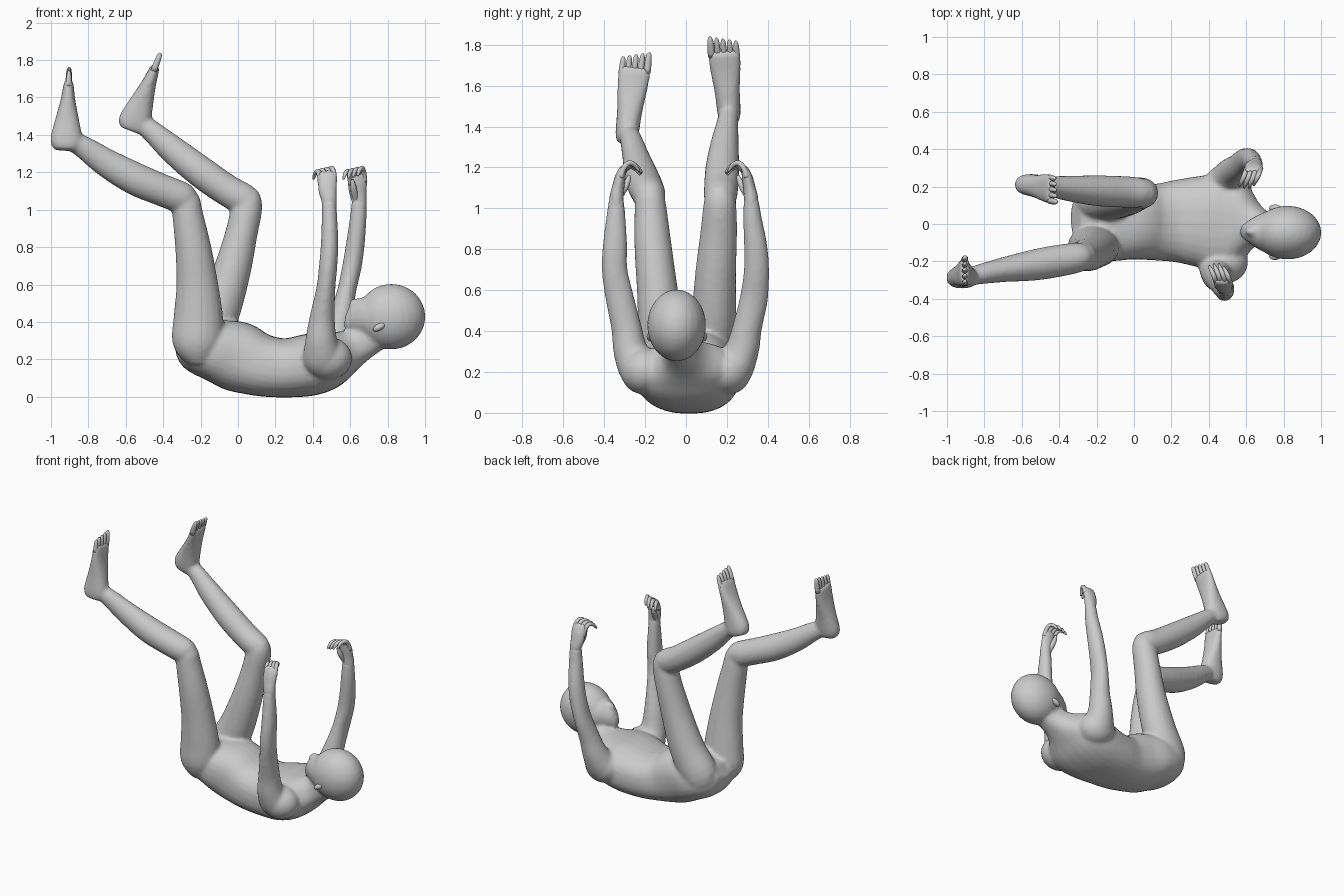
import bpy, bmesh, math
from mathutils import Vector, Matrix


def spline(rows, steps):
    """Catmull-Rom through rows of (x, y, z, half_width, half_depth)."""
    out = []
    n = len(rows)
    for i in range(n - 1):
        p0, p1, p2, p3 = rows[max(i - 1, 0)], rows[i], rows[i + 1], rows[min(i + 2, n - 1)]
        for s in range(steps):
            t = s / steps
            out.append([0.5 * (2 * b + (c - a) * t + (2 * a - 5 * b + 4 * c - d) * t * t
                               + (3 * b - a - 3 * c + d) * t ** 3)
                        for a, b, c, d in zip(p0, p1, p2, p3)])
    out.append(list(rows[-1]))
    return out


def loft(bm, rows, sides=20, power=2.0, ref=(0, 1, 0), steps=4):
    rows = spline(rows, steps)
    pts = [Vector(r[:3]) for r in rows]
    rings = []
    for i, r in enumerate(rows):
        t = (pts[min(i + 1, len(pts) - 1)] - pts[max(i - 1, 0)]).normalized()
        u = Vector(ref)
        u = (u - t * u.dot(t)).normalized()
        v = t.cross(u)
        ring = []
        for k in range(sides):
            c, s = math.cos(2 * math.pi * k / sides), math.sin(2 * math.pi * k / sides)
            c = math.copysign(abs(c) ** (2 / power), c)
            s = math.copysign(abs(s) ** (2 / power), s)
            ring.append(bm.verts.new(pts[i] + u * c * r[3] + v * s * r[4]))
        rings.append(ring)
    for a, b in zip(rings, rings[1:]):
        for k in range(sides):
            bm.faces.new((a[k], a[(k + 1) % sides], b[(k + 1) % sides], b[k]))
    bm.faces.new(rings[0][::-1])
    bm.faces.new(rings[-1])


def ball(bm, c, r, tilt=0.0):
    m = Matrix.Translation(c) @ Matrix.Rotation(tilt, 4, 'Y') @ Matrix.Diagonal((*r, 1))
    bmesh.ops.create_uvsphere(bm, u_segments=24, v_segments=16, radius=1, matrix=m)


def finish(bm, name, voxel=None, smooth=4):
    bmesh.ops.recalc_face_normals(bm, faces=bm.faces[:])
    for f in bm.faces:
        f.smooth = True
    me = bpy.data.meshes.new(name)
    bm.to_mesh(me)
    bm.free()
    ob = bpy.data.objects.new(name, me)
    bpy.context.collection.objects.link(ob)
    if voxel:
        m = ob.modifiers.new("fuse", 'REMESH')
        m.mode, m.voxel_size, m.use_smooth_shade = 'VOXEL', voxel, True
        m = ob.modifiers.new("soften", 'SMOOTH')
        m.factor, m.iterations = 0.5, smooth
    return ob


body = bmesh.new()

# torso and neck, pelvis to skull base
loft(body, [(-.31, .01, .32, .10, .05), (-.24, .015, .28, .19, .135), (-.12, .02, .248, .218, .168),
            (0, .015, .213, .205, .188), (.12, .01, .17, .205, .168), (.25, .015, .154, .225, .158),
            (.38, .012, .170, .25, .166), (.48, .005, .196, .262, .155), (.565, 0, .235, .225, .122),
            (.635, -.01, .272, .125, .098), (.70, -.025, .315, .085, .093), (.78, -.04, .365, .08, .09)],
     sides=28, power=2.4)

# shoulder blades flowing into the shoulders
for s in (-1, 1):
    ball(body, (.50 if s > 0 else .48, s * .205, .205), (.13, .115, .115))

# head: skull, face, nose
ball(body, (.82, -.046, .428), (.182, .144, .175))
loft(body, [(.77, -.045, .42, .13, .145), (.69, -.042, .42, .105, .118), (.63, -.04, .41, .07, .085),
            (.59, -.04, .40, .042, .052), (.57, -.04, .40, .025, .03)])
loft(body, [(.69, -.04, .52, .012, .015), (.65, -.04, .51, .018, .018), (.622, -.04, .502, .022, .024),
            (.612, -.04, .475, .02, .02)], sides=10)

# thighs
loft(body, [(-.20, -.09, .20, .09, .08), (-.215, -.115, .29, .115, .135), (-.212, -.125, .42, .11, .133),
            (-.218, -.14, .60, .1, .112), (-.24, -.16, .80, .092, .096), (-.27, -.172, .98, .08, .082),
            (-.28, -.176, 1.06, .07, .075), (-.28, -.178, 1.11, .045, .045)])
loft(body, [(-.21, .10, .20, .09, .08), (-.19, .12, .29, .115, .13), (-.105, .135, .46, .11, .118),
            (-.03, .145, .68, .1, .1), (.02, .16, .88, .09, .086), (.045, .165, 1.0, .082, .084),
            (.055, .165, 1.06, .072, .072), (.06, .165, 1.11, .045, .045)])

# lower legs
loft(body, [(-.235, -.175, 1.04, .05, .05), (-.29, -.178, 1.06, .078, .083), (-.42, -.20, 1.11, .086, .086),
            (-.55, -.222, 1.165, .082, .088), (-.70, -.245, 1.248, .066, .077), (-.82, -.268, 1.33, .054, .062),
            (-.90, -.285, 1.375, .047, .05)])
loft(body, [(.085, .165, 1.02, .05, .05), (.04, .167, 1.05, .078, .083), (-.06, .172, 1.105, .084, .085),
            (-.20, .178, 1.203, .082, .085), (-.35, .19, 1.322, .068, .075), (-.45, .202, 1.41, .054, .06),
            (-.53, .21, 1.475, .047, .05)])

# upper arms and forearms
loft(body, [(.46, -.17, .17, .09, .09), (.455, -.225, .21, .1, .11), (.445, -.27, .30, .085, .086),
            (.45, -.292, .42, .074, .068), (.47, -.328, .58, .069, .051), (.482, -.349, .70, .063, .049),
            (.49, -.347, .82, .06, .047), (.489, -.343, .95, .048, .042), (.487, -.34, 1.05, .036, .038)])
loft(body, [(.47, .17, .17, .09, .09), (.50, .225, .21, .1, .11), (.525, .275, .31, .083, .083),
            (.55, .30, .42, .072, .065), (.58, .332, .56, .069, .051), (.61, .345, .70, .062, .052),
            (.628, .34, .82, .057, .05), (.642, .325, .95, .046, .045), (.648, .318, 1.05, .036, .04)])

# feet without toes
feet = {"near": (Vector((-.92, -.295, 1.31)), Vector((-.905, -.25, 1.69))),
        "far": (Vector((-.575, .215, 1.415)), Vector((-.44, .185, 1.77)))}
for heel, toe in feet.values():
    prof = [(.02, .042, .062), (.09, .053, .08), (.2, .058, .085), (.45, .062, .064),
            (.72, .074, .04), (.94, .08, .027), (1, .072, .019)]
    loft(body, [(*heel.lerp(toe, t), a, b) for t, a, b in prof], power=2.3)

finish(body, "body", voxel=.012)

# toes
for name, (heel, toe) in feet.items():
    bm = bmesh.new()
    d = (toe - heel).normalized()
    inward = 1 if name == "near" else -1
    for i in range(5):
        y = inward * (.062 - .031 * i)
        r = .018 if i == 0 else .015
        base = toe + Vector((0, y, 0)) - d * .03
        size = .103 - .005 * i
        loft(bm, [(*(base + d * size * t), r * k, r * k)
                  for t, k in ((0, 1), (.5, .95), (.85, .75), (1, .3))], sides=10, steps=2)
    finish(bm, name + "_toes")

# hands: palm, four curled fingers and a thumb
for name, side, x, y in (("near", 1, .487, -.34), ("far", -1, .648, .318)):
    bm = bmesh.new()
    lean = -.008
    loft(bm, [(x, y, 1.0, .033, .038), (x, y, 1.05, .034, .04), (x + lean, y + side * .008, 1.10, .03, .047),
              (x + lean, y + side * .018, 1.15, .026, .049), (x + lean, y + side * .03, 1.19, .018, .045),
              (x + lean, y + side * .036, 1.205, .008, .03)])
    for i in range(4):
        fx = x + lean + (i - 1.5) * .025
        reach = (.9, 1.0, 1.0, .85)[i]
        drop = .006 * (3 - i)
        path = [(0, .02, 1.15, 1), (-.005, .036, 1.197, 1), (-.014, .036 + .03 * reach, 1.222, .95),
                (-.028, .036 + .062 * reach, 1.212, .85), (-.038, .036 + .088 * reach, 1.182, .45)]
        loft(bm, [(fx + dx, y + side * dy, z - drop, .0138 * k, .0138 * k) for dx, dy, z, k in path],
             sides=10, ref=(1, 0, 0), steps=3)
    path = [(-.015, .01, 1.05, 1.1), (-.026, .034, 1.09, 1.1), (-.032, .052, 1.125, 1), (-.038, .064, 1.16, .5)]
    loft(bm, [(x + dx, y + side * dy, z, .016 * k, .016 * k) for dx, dy, z, k in path],
         sides=10, ref=(1, 0, 0), steps=3)
    finish(bm, name + "_hand")

# ears
for name, y in (("near_ear", -.172), ("far_ear", .084)):
    bm = bmesh.new()
    ball(bm, (.755, y, .372), (.036, .02, .018), -.5)
    finish(bm, name)
